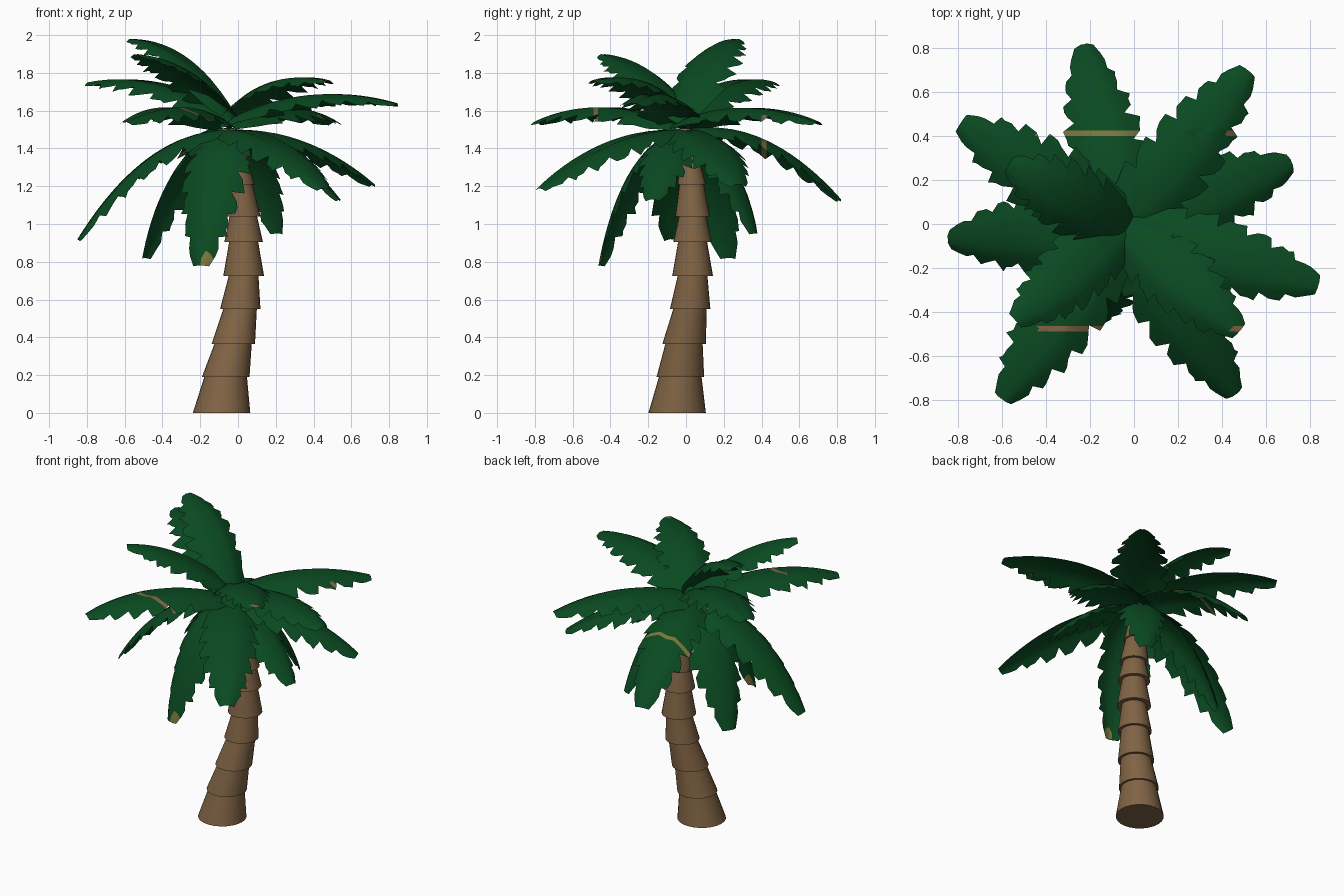
import bpy, bmesh, math, random
from mathutils import Vector

if "Cube" in bpy.data.objects:
    bpy.data.objects.remove(bpy.data.objects["Cube"])

random.seed(4)


def material(name, rgb):
    m = bpy.data.materials.new(name)
    m.diffuse_color = (*rgb, 1)
    m.use_nodes = True
    m.node_tree.nodes["Principled BSDF"].inputs["Base Color"].default_value = m.diffuse_color
    return m


BARK = material("bark_brown", (0.215, 0.125, 0.058))
GREEN = material("leaf_green", (0.003, 0.068, 0.015))
OLIVE = material("dry_leaf_olive", (0.19, 0.18, 0.042))


def finish(bm, name, mats, angle):
    me = bpy.data.meshes.new(name)
    bm.to_mesh(me)
    bm.free()
    ob = bpy.data.objects.new(name, me)
    bpy.context.collection.objects.link(ob)
    for m in mats:
        me.materials.append(m)
    bpy.ops.object.select_all(action='DESELECT')
    ob.select_set(True)
    bpy.context.view_layer.objects.active = ob
    bpy.ops.object.shade_smooth_by_angle(angle=math.radians(angle))
    return ob


# Trunk: stacked flared rings (x, y, z, bottom radius, top radius)
RINGS = [(-0.087, -0.047, 0.0, 0.152, 0.112), (-0.065, -0.03, 0.19, 0.126, 0.098),
         (-0.025, -0.01, 0.365, 0.115, 0.088), (0.012, 0.022, 0.55, 0.107, 0.078),
         (0.03, 0.035, 0.725, 0.108, 0.076), (0.03, 0.035, 0.905, 0.102, 0.072),
         (0.028, 0.035, 1.04, 0.092, 0.064), (0.012, 0.03, 1.21, 0.075, 0.045),
         (0.0, 0.02, 1.355, 0.058, 0.05), (-0.06, -0.01, 1.50, 0, 0)]
SIDES = 24
for i in range(len(RINGS) - 1):
    x, y, z, r0, r1 = RINGS[i]
    x2, y2, z2 = RINGS[i + 1][:3]
    bm = bmesh.new()
    loops = []
    for cx, cy, cz, r in ((x, y, z, r0), (x2, y2, z2 + 0.005, r1)):
        loops.append([bm.verts.new((cx + r * math.cos(a), cy + r * math.sin(a), cz))
                      for a in (2 * math.pi * k / SIDES for k in range(SIDES))])
    lo, hi = loops
    for k in range(SIDES):
        n = (k + 1) % SIDES
        bm.faces.new((lo[k], lo[n], hi[n], hi[k]))
    bm.faces.new(lo[::-1])
    bm.faces.new(hi)
    finish(bm, f"trunk_ring_{i + 1}", [BARK], 40)

# Leaf half-width along its length
PROFILE = [(0, 0.07), (0.12, 0.135), (0.35, 0.178), (0.55, 0.178), (0.75, 0.145), (0.9, 0.10), (1, 0.045)]


def half_width(t):
    for (a, wa), (b, wb) in zip(PROFILE, PROFILE[1:]):
        if t <= b:
            return wa + (wb - wa) * (t - a) / (b - a)
    return PROFILE[-1][1]


# Stations along the leaf with sharp notches torn into the edge
STATIONS = [(0, 1), (0.06, 1), (0.12, 1), (0.2, 1)]
for t in (0.31, 0.47, 0.62, 0.75, 0.87):
    STATIONS += [(t - 0.012, 1.05), (t, 0.74), (t + 0.05, 0.93), (t + 0.085, 0.98)]
STATIONS.append((1, 1))
COLS = (-1, -0.65, -0.3, 0, 0.3, 0.65, 1)


def leaf(name, tip, zc, frac=0.5, band=None, base_z=1.5, back=0.0):
    tip = Vector(tip)
    base = Vector((-0.05, -0.02, base_z))
    flat = Vector((tip.x - base.x, tip.y - base.y, 0))
    base -= flat.normalized() * back
    ctrl = base + flat * frac
    ctrl.z = zc
    side = Vector((-flat.y, flat.x, 0)).normalized()
    scale = min(1.0, max(0.84, (tip - base).length / 0.85))
    bm = bmesh.new()
    rows = []
    for t, cut in STATIONS:
        p = base * (1 - t) ** 2 + ctrl * 2 * t * (1 - t) + tip * t * t
        tan = ((ctrl - base) * (1 - t) + (tip - ctrl) * t).normalized()
        up = tan.cross(side).normalized()
        w = half_width(t) * scale
        row = []
        for s in COLS:
            d = s * cut * random.uniform(0.94, 1.05) if abs(s) == 1 else s
            # arched section with a groove along the midrib
            drop = 0.46 * abs(d) ** 1.5 + (0.12 if s == 0 else 0) - 0.06
            row.append(bm.verts.new(p + side * w * d - up * w * drop))
        rows.append(row)
    for a, b in zip(rows, rows[1:]):
        for k in range(len(COLS) - 1):
            bm.faces.new((a[k], b[k], b[k + 1], a[k + 1]))
    bm.normal_update()
    if sum(f.normal.z for f in bm.faces) < 0:
        bmesh.ops.reverse_faces(bm, faces=bm.faces[:])
    # Dry stripe across the leaf, cut at two y planes
    if band:
        y0, y1, xmin, idx = band
        for y in (y0, y1):
            bmesh.ops.bisect_plane(bm, geom=bm.verts[:] + bm.edges[:] + bm.faces[:],
                                   plane_co=(0, y, 0), plane_no=(0, 1, 0), dist=1e-5)
        for f in bm.faces:
            c = f.calc_center_median()
            if y0 < c.y < y1 and c.x > xmin:
                f.material_index = idx
    finish(bm, name, [GREEN, OLIVE, BARK], 50)


# Crown: upper, middle and hanging leaves
UP = dict(base_z=1.55, back=0.05)
leaf("upper_leaf_back_left", (-0.57, 0.27, 1.98), 1.98, **UP)
leaf("upper_leaf_front_left", (-0.54, -0.44, 1.90), 1.87, **UP)
leaf("upper_leaf_front_right", (0.48, -0.49, 1.76), 1.84, band=(-0.49, -0.465, 0.44, 2), **UP)
leaf("upper_leaf_left", (-0.79, 0.46, 1.75), 1.83, band=(0.40, 0.425, -0.46, 2), **UP)
leaf("middle_leaf_right", (0.84, -0.28, 1.64), 1.78, base_z=1.53, back=0.04)
leaf("middle_leaf_back_right", (0.52, 0.70, 1.54), 1.70, band=(0.40, 0.425, 0.43, 2), base_z=1.53, back=0.04)
leaf("middle_leaf_front_left", (-0.60, -0.80, 1.54), 1.71, band=(-0.49, -0.465, -0.46, 2), base_z=1.52)
leaf("lower_leaf_back", (-0.23, 0.82, 1.13), 1.59, band=(0.40, 0.425, -9, 1))
leaf("lower_leaf_right", (0.72, 0.28, 1.21), 1.52)
leaf("lower_leaf_front_right", (0.46, -0.78, 1.19), 1.52)
leaf("lower_leaf_left", (-0.85, -0.07, 0.92), 1.50, 0.55)
leaf("hanging_leaf_right", (0.54, -0.18, 1.13), 1.46, 0.55)
leaf("hanging_leaf_front", (-0.20, -0.46, 0.78), 1.42, 0.68, band=(-0.49, -0.448, -0.19, 1))
leaf("hanging_leaf_left", (-0.50, 0.23, 0.82), 1.42, 0.65)
leaf("hanging_leaf_back", (0.21, 0.37, 0.95), 1.45, 0.65)
